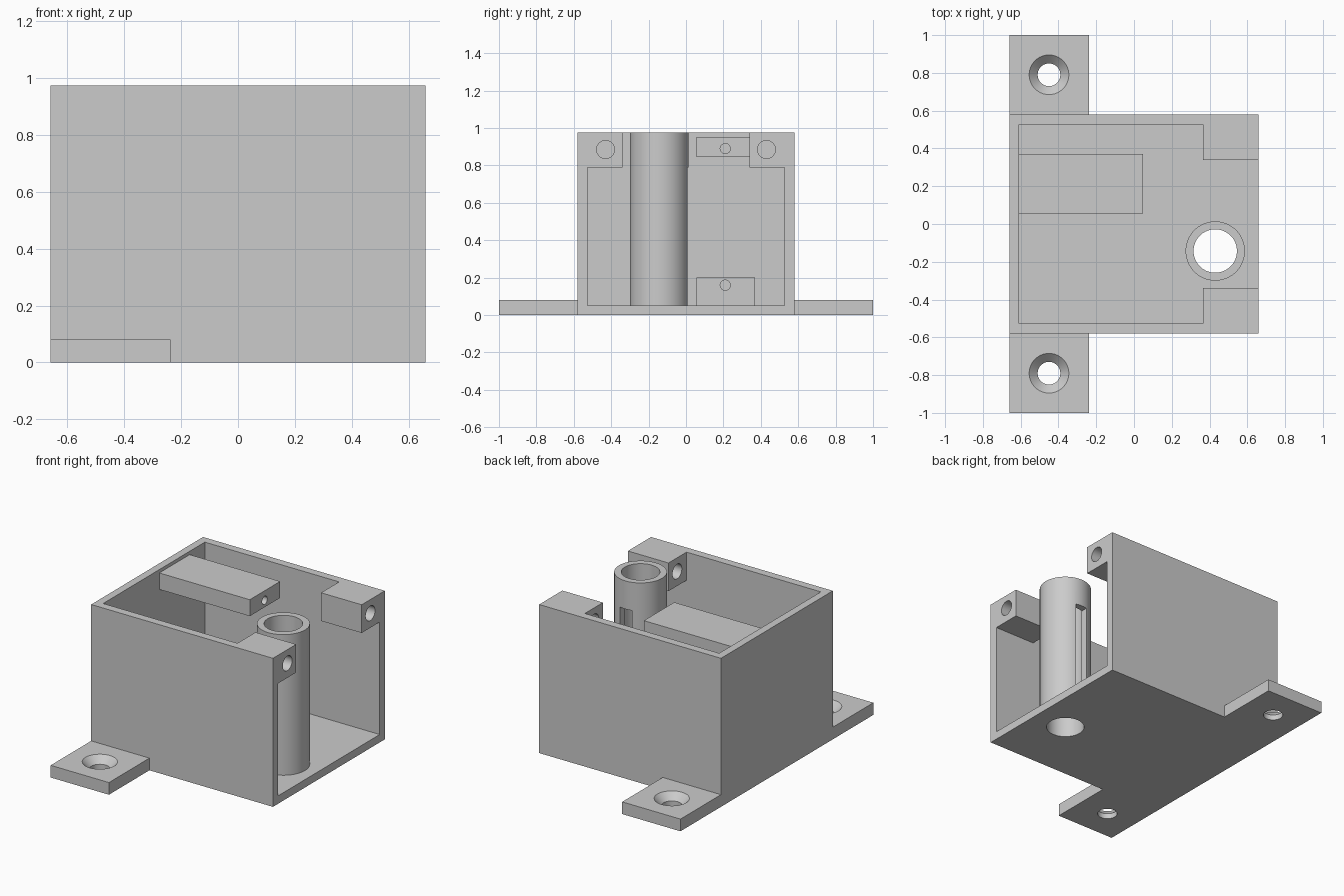
import bpy, bmesh, math
from mathutils import Matrix, Vector

if "Cube" in bpy.data.objects:
    bpy.data.objects.remove(bpy.data.objects["Cube"])

grey = bpy.data.materials.new("plain_grey")
grey.use_nodes = True
grey.diffuse_color = (0.6, 0.6, 0.6, 1)
grey.node_tree.nodes["Principled BSDF"].inputs["Base Color"].default_value = (0.6, 0.6, 0.6, 1)


def finish(name, bm):
    mesh = bpy.data.meshes.new(name)
    bm.to_mesh(mesh)
    bm.free()
    mesh.materials.append(grey)
    obj = bpy.data.objects.new(name, mesh)
    bpy.context.collection.objects.link(obj)
    return obj


def box(name, x, y, z):
    """Box from (low, high) ranges on each axis."""
    bm = bmesh.new()
    bmesh.ops.create_cube(bm, size=1)
    for v in bm.verts:
        v.co = Vector([sum(r) / 2 + c * (r[1] - r[0]) for c, r in zip(v.co, (x, y, z))])
    return finish(name, bm)


def rod(name, start, length, r1, r2=None, axis="Z"):
    """Cylinder or cone from a start point along +z or +x."""
    bm = bmesh.new()
    bmesh.ops.create_cone(bm, cap_ends=True, segments=64, radius1=r1,
                          radius2=r1 if r2 is None else r2, depth=length,
                          matrix=Matrix.Translation((0, 0, length / 2)))
    if axis == "X":
        bmesh.ops.rotate(bm, verts=bm.verts, matrix=Matrix.Rotation(math.pi / 2, 3, "Y"))
    bmesh.ops.translate(bm, verts=bm.verts, vec=start)
    return finish(name, bm)


def combine(target, tool, operation="DIFFERENCE"):
    """Apply a boolean and discard the tool."""
    mod = target.modifiers.new("combine", "BOOLEAN")
    mod.operation, mod.solver, mod.object = operation, "EXACT", tool
    bpy.ops.object.select_all(action="DESELECT")
    bpy.context.view_layer.objects.active = target
    target.select_set(True)
    bpy.ops.object.modifier_apply(modifier=mod.name)
    bpy.data.objects.remove(tool)


L, W, H = 0.66, 0.58, 0.975      # half length, half width, height
IN, FLOOR = 0.527, 0.052         # inner half width, floor thickness
TUBE_X, TUBE_Y, BORE = 0.43, -0.143, 0.115

# Open housing: the corner bosses remain between the three cavity cuts
housing = box("housing", (-L, L), (-W, W), (0, H))
combine(housing, box("cavity", (-0.61, 0.365), (-IN, IN), (FLOOR, 1.2)))
combine(housing, box("lower_opening", (0.3, 1), (-IN, IN), (FLOOR, 0.79)))
combine(housing, box("upper_opening", (0.3, 1), (-0.34, 0.34), (FLOOR, 1.2)))

for side in (-1, 1):
    # Screw holes through the corner bosses
    combine(housing, rod("boss_hole", (0.3, side * 0.43, 0.885), 0.5, 0.048, axis="X"))
    # Mounting tabs with countersunk holes
    tab = box("mounting_tab", (-L, -0.237), sorted((side * 0.56, side)), (0, 0.08))
    combine(tab, rod("screw_hole", (-0.45, side * 0.79, -0.1), 0.3, 0.06))
    combine(tab, rod("countersink", (-0.45, side * 0.79, 0.035), 0.045 + 0.01, 0.06, 0.115))
    combine(housing, tab, "UNION")

combine(housing, rod("floor_hole", (TUBE_X, TUBE_Y, -0.1), 0.3, BORE))

# Upright tube with a side slot
tube = rod("tube", (TUBE_X, TUBE_Y, FLOOR), H - FLOOR, 0.157)
combine(tube, rod("bore", (TUBE_X, TUBE_Y, -0.1), 1.3, BORE))
combine(tube, box("slot", (TUBE_X - 0.042, TUBE_X + 0.042), (TUBE_Y + 0.05, 0.1), (0, 0.79)))

# Support arms from the back wall, each with a pilot hole in its end
arms = []
for name, low, high, hole in (("upper_arm", 0.845, 0.953, 0.89), ("lower_arm", FLOOR, 0.2, 0.16)):
    arm = box(name, (-0.61, 0.047), (0.055, 0.37), (low, high))
    combine(arm, rod("pilot_hole", (-0.2, 0.21, hole), 0.4, 0.027, axis="X"))
    arms.append(arm)

# Smooth the round surfaces, keep edges crisp
for obj in [housing, tube] + arms:
    bpy.ops.object.select_all(action="DESELECT")
    bpy.context.view_layer.objects.active = obj
    obj.select_set(True)
    bpy.ops.object.shade_smooth_by_angle(angle=math.radians(30))
